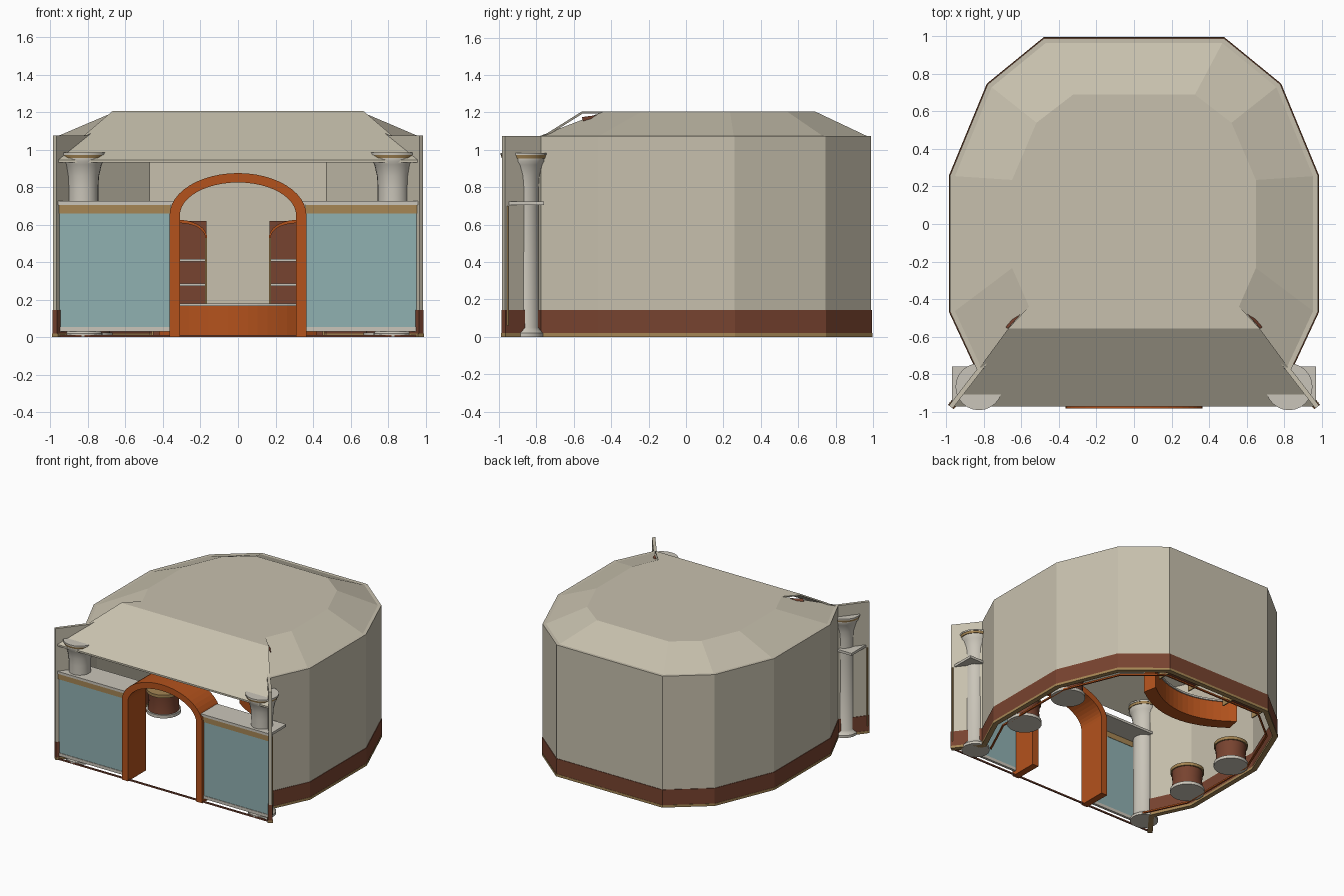
import bpy, bmesh, math
from mathutils import Vector

if "Cube" in bpy.data.objects:
    bpy.data.objects.remove(bpy.data.objects["Cube"])


def mat(name, hexcol):
    lin = [(int(hexcol[i:i + 2], 16) / 255) ** 2.2 for i in (0, 2, 4)]
    m = bpy.data.materials.new(name)
    m.diffuse_color = (*lin, 1)
    m.use_nodes = True
    m.node_tree.nodes["Principled BSDF"].inputs["Base Color"].default_value = m.diffuse_color
    return m


PLASTER = mat("plaster beige", "c6bfac")
STONE = mat("pale stone", "c9c4b8")
BROWN = mat("dark brown", "774533")
ORANGE = mat("burnt orange", "b25322")
BLUE = mat("dusty blue", "8fafb0")
TAN = mat("tan wood", "a48555")


def mesh(name, verts, faces, m):
    me = bpy.data.meshes.new(name)
    me.from_pydata([tuple(v) for v in verts], [], faces)
    bm = bmesh.new()
    bm.from_mesh(me)
    bmesh.ops.recalc_face_normals(bm, faces=bm.faces)
    bm.to_mesh(me)
    bm.free()
    me.materials.append(m)
    ob = bpy.data.objects.new(name, me)
    bpy.context.collection.objects.link(ob)
    return ob


def strip(name, a, b, lo, hi, m, axis="z"):
    """Solid between two matching polylines a and b, from lo to hi along an axis."""
    def p(q, h):
        return (q[0], q[1], h) if axis == "z" else (q[0], h, q[1])
    n = len(a)
    vs = [p(q, h) for h in (lo, hi) for line in (a, b) for q in line]
    fs = [(0, n, 3 * n, 2 * n), (n - 1, 2 * n - 1, 4 * n - 1, 3 * n - 1)]
    for i in range(n - 1):
        j = i + 1
        fs += [(i, j, n + j, n + i), (2 * n + i, 2 * n + j, 3 * n + j, 3 * n + i),
               (i, j, 2 * n + j, 2 * n + i), (n + i, n + j, 3 * n + j, 3 * n + i)]
    return mesh(name, vs, fs, m)


def box(name, x, y, z, m):
    return strip(name, [(x[0], y[0]), (x[1], y[0])], [(x[0], y[1]), (x[1], y[1])], *z, m)


def lathe(name, profile, cx, cy, m, n=24):
    k = len(profile)
    vs = [(cx + r * math.cos(t * math.tau / n), cy + r * math.sin(t * math.tau / n), z)
          for r, z in profile for t in range(n)]
    fs = [(i * n + t, i * n + (t + 1) % n, (i + 1) * n + (t + 1) % n, (i + 1) * n + t)
          for i in range(k - 1) for t in range(n)]
    fs += [tuple(range(n)), tuple(range((k - 1) * n, k * n))]
    ob = mesh(name, vs, fs, m)
    bpy.context.view_layer.objects.active = ob
    ob.select_set(True)
    bpy.ops.object.shade_smooth_by_angle(angle=math.radians(35))
    ob.select_set(False)
    return ob


def mirror_line(half):
    return half + [(-x, y) for x, y in reversed(half)]


def offset(line, d):
    """Move an open polyline sideways (left positive) with mitred corners."""
    pts = [Vector(p) for p in line]
    out = []
    for i, p in enumerate(pts):
        e = []
        if i > 0:
            e.append((p - pts[i - 1]).normalized())
        if i < len(pts) - 1:
            e.append((pts[i + 1] - p).normalized())
        ns = [Vector((-t.y, t.x)) for t in e]
        b = sum(ns, Vector((0, 0))).normalized()
        out.append(tuple(p + b * d / b.dot(ns[0])))
    return out


# Outer walls with painted base bands, running wing tip to wing tip
outline = mirror_line([(.987, -.968), (.838, -.775), (.98, -.47), (.98, .26), (.78, .745), (.48, .99)])
inner = offset(outline, .025)
strip("wall", outline, inner, .145, 1.075, PLASTER)
strip("base_band", offset(outline, -.004), offset(outline, .029), .02, .145, BROWN)
strip("base_trim", offset(outline, -.006), offset(outline, .033), 0, .02, TAN)
strip("floor_trim", offset(outline, .07)[1:-1], offset(outline, .083)[1:-1], 0, .012, ORANGE)
box("threshold", (-.96, .96), (-.972, -.962), (0, .012), BROWN)

# Roof: sloped facets around a flat top
low = inner[1:-1]
top = mirror_line([(.56, -.44), (.65, -.235), (.65, .235), (.52, .54), (.325, .69)])
n = len(low)
vs = [(x, y, 1.075) for x, y in low] + [(x, y, 1.205) for x, y in top]
vs += [(-.67, -.557, 1.205), (.67, -.557, 1.205)]
fs = [(i, i + 1, n + i + 1, n + i) for i in range(n - 1)] + [tuple(range(n, 2 * n + 2))]
roof = mesh("roof", vs, fs, PLASTER)
roof.modifiers.new("thickness", "SOLIDIFY").thickness = .01

# Sloped front canopy
canopy = [(-.67, -.557, 1.205), (.67, -.557, 1.205), (.975, -.972, .945), (-.975, -.972, .945)]
mesh("front_canopy", canopy + [(x, y, z - .014) for x, y, z in canopy],
     [(0, 1, 2, 3), (4, 5, 6, 7), (0, 1, 5, 4), (1, 2, 6, 5), (2, 3, 7, 6), (3, 0, 4, 7)], PLASTER)


# Entrance arch
def arch_line(rx, ry, z0, cx=0, legs=0, k=24):
    pts = [(cx + rx * math.cos(math.pi * i / k), z0 + ry * math.sin(math.pi * i / k)) for i in range(k + 1)]
    return [(cx + rx, legs)] + pts + [(cx - rx, legs)]


strip("entrance_arch", arch_line(.365, .225, .65), arch_line(.31, .175, .65), -.985, -.75, ORANGE, "y")

# Curved counter in the middle
xs = [-.42 + .84 * i / 16 for i in range(17)]
front = [(x, .46 + .9 * x * x) for x in xs]
back = [(x * .95, y + .11) for x, y in front]
strip("centre_counter", front, back, 0, .165, ORANGE)
strip("centre_counter_top", [(x, y - .015) for x, y in front], [(x, y + .01) for x, y in back], .165, .18, STONE)

for s, side in ((1, "right"), (-1, "left")):
    def sbox(name, x, y, z, m):
        return box(side + "_" + name, (s * x[0], s * x[1]), y, z, m)

    # Front counters
    sbox("counter_panel", (.36, .965), (-.962, -.948), (.05, .66), BLUE)
    sbox("counter_trim", (.36, .968), (-.968, -.945), (.66, .705), TAN)
    sbox("counter_end", (.965, .984), (-.957, -.950), (.06, .70), TAN)
    sbox("counter_top", (.34, .97), (-.973, -.76), (.705, .725), STONE)
    sbox("counter_foot", (.36, .955), (-.966, -.945), (.03, .055), STONE)

    # Columns standing through the wing walls
    cx, cy = s * .827, -.868
    lathe(side + "_column", [(.105, 0), (.105, .02), (.092, .035), (.083, .05), (.082, .80), (.086, .86),
                             (.1, .92), (.112, .94), (.112, .955)], cx, cy, STONE)
    lathe(side + "_capital_ring", [(.117, .955), (.122, .972)], cx, cy, TAN)
    lathe(side + "_capital", [(.125, .972), (.125, .984)], cx, cy, STONE)

    # Round stools along the side walls
    for y in (-.33, .18):
        sx = s * .8
        lathe(side + "_stool_base", [(.13, 0), (.13, .025)], sx, y, STONE)
        lathe(side + "_stool_body", [(.118, .025), (.112, .09), (.118, .165)], sx, y, BROWN)
        lathe(side + "_stool_seat", [(.128, .165), (.128, .19)], sx, y, TAN)

    # Arched shelf units on the back wall
    sbox("shelf_back", (.168, .46), (.90, .955), (.01, .62), BROWN)
    sbox("shelf_inner_post", (.165, .175), (.84, .955), (0, .53), TAN)
    sbox("shelf_outer_post", (.45, .46), (.84, .955), (0, .53), TAN)
    for z in (.16, .28, .41):
        sbox("shelf_board", (.175, .45), (.85, .91), (z - .006, z + .006), STONE)
    strip(side + "_shelf_arch", arch_line(.148, .095, .53, s * .3125, .525),
          arch_line(.138, .078, .53, s * .3125, .525), .84, .955, ORANGE, "y")

    # Small brown plates under the roof corners
    mesh(side + "_roof_corner_plate", [(s * .6, -.475, 1.186), (s * .672, -.557, 1.175),
                                       (s * .685, -.55, 1.153), (s * .612, -.466, 1.18)], [(0, 1, 2, 3)], BROWN)
